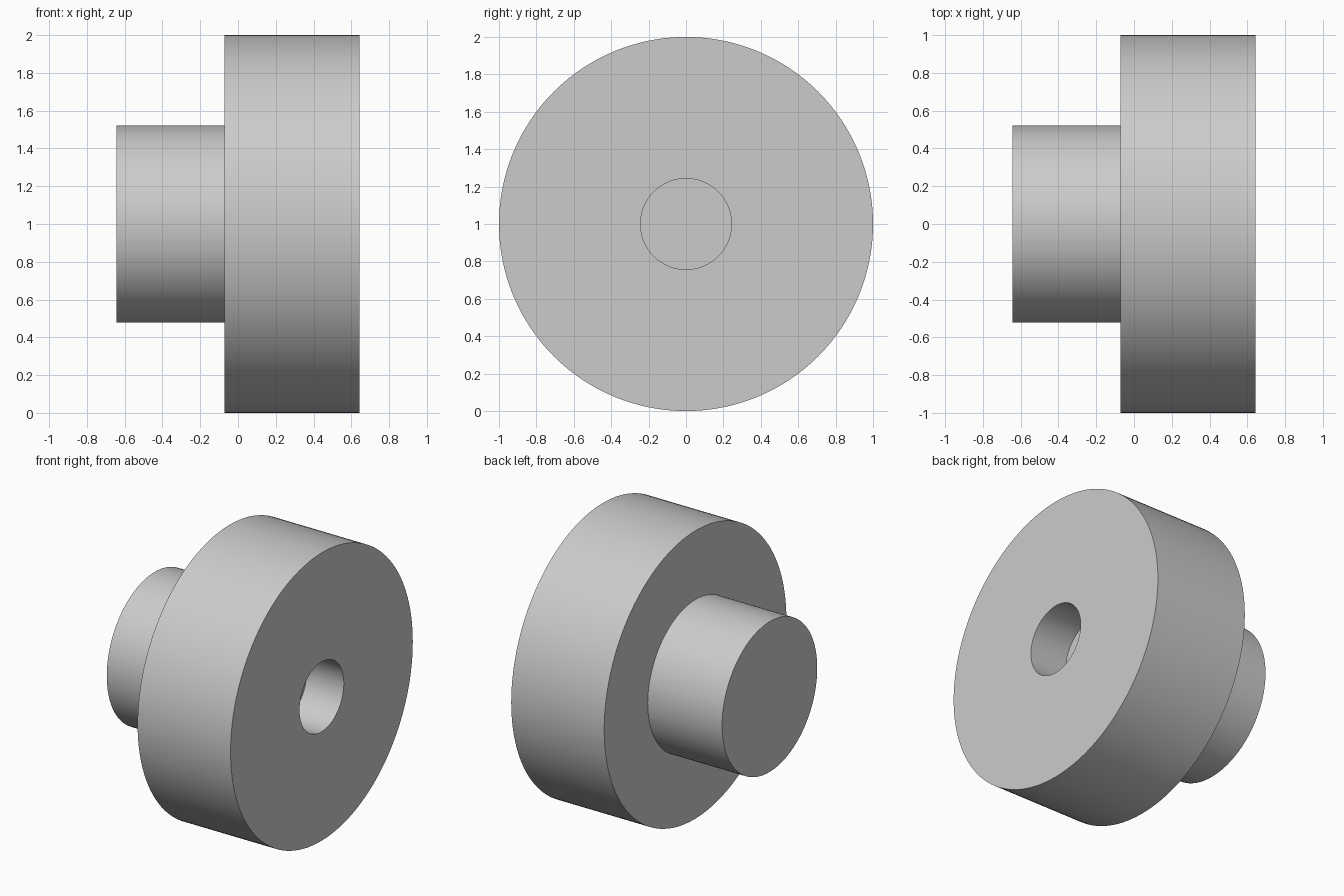
import bpy
import bmesh
import math

cube = bpy.data.objects.get("Cube")
if cube:
    bpy.data.objects.remove(cube, do_unlink=True)

# One plain grey for the whole part
grey = bpy.data.materials.new("plain_grey")
grey.use_nodes = True
colour = (0.6, 0.6, 0.6, 1)
grey.diffuse_color = colour
grey.node_tree.nodes["Principled BSDF"].inputs["Base Color"].default_value = colour

SEGMENTS = 128
UNIT = 1 / 7                      # wheel radius is seven units
LEFT, RIGHT = 4.5 * UNIT, -4.5 * UNIT
STEP = RIGHT + 4 * UNIT           # back face of the wheel
BORE_END = LEFT - 2 * UNIT        # floor of the blind hole
HUB_R, WHEEL_R, BORE_R = 0.522, 1.0, 0.243

# Half section (x, radius): hub end, hub, wheel, bore, bore floor
profile = [(RIGHT, 0), (RIGHT, HUB_R), (STEP, HUB_R), (STEP, WHEEL_R),
           (LEFT, WHEEL_R), (LEFT, BORE_R), (BORE_END, BORE_R), (BORE_END, 0)]

bm = bmesh.new()
verts = [bm.verts.new((x, 0, r)) for x, r in profile]
edges = [bm.edges.new(pair) for pair in zip(verts, verts[1:])]
bmesh.ops.spin(bm, geom=verts + edges, cent=(0, 0, 0), axis=(1, 0, 0),
               angle=math.tau, steps=SEGMENTS, use_duplicate=False)
bmesh.ops.remove_doubles(bm, verts=bm.verts, dist=1e-4)
bmesh.ops.recalc_face_normals(bm, faces=bm.faces)
mesh = bpy.data.meshes.new("stepped_wheel")
bm.to_mesh(mesh)
bm.free()
mesh.materials.append(grey)

wheel = bpy.data.objects.new("stepped_wheel", mesh)
wheel.location.z = WHEEL_R
bpy.context.collection.objects.link(wheel)

# Smooth round walls, crisp rims
bpy.ops.object.select_all(action="DESELECT")
wheel.select_set(True)
bpy.context.view_layer.objects.active = wheel
bpy.ops.object.shade_smooth_by_angle(angle=math.radians(30))
